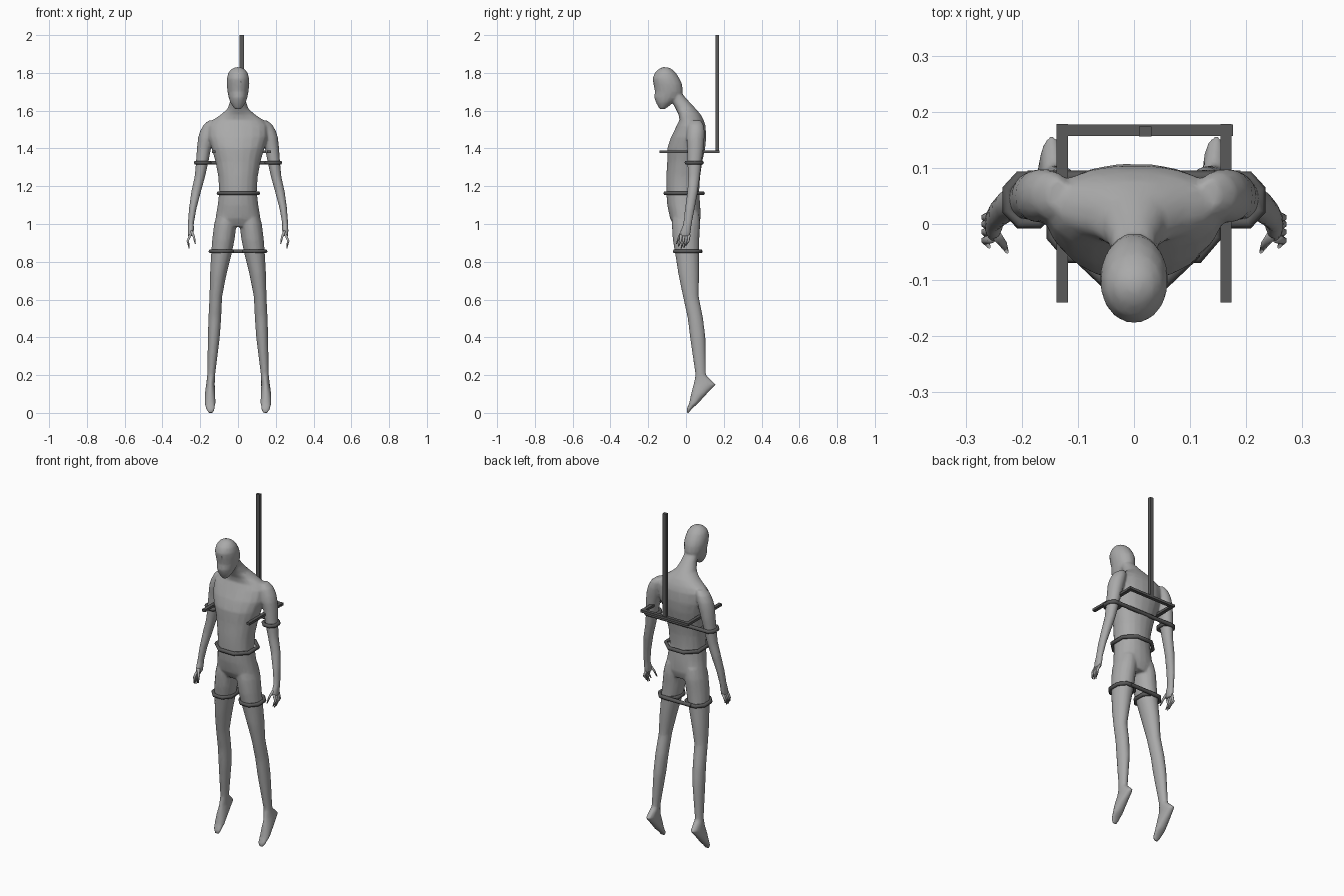
import bpy, bmesh, math
from mathutils import Vector

if "Cube" in bpy.data.objects:
    bpy.data.objects.remove(bpy.data.objects["Cube"])


def material(name, v):
    m = bpy.data.materials.new(name)
    m.diffuse_color = (v, v, v, 1)
    m.use_nodes = True
    m.node_tree.nodes["Principled BSDF"].inputs["Base Color"].default_value = m.diffuse_color
    return m


SKIN, DARK = material("mid_grey", .40), material("dark_grey", .10)


def loop_pts(cx, cy, rx, ry, n, p=2.0):
    """Superellipse outline."""
    out = []
    for i in range(n):
        a = 2 * math.pi * (i + 0.5) / n
        c, s = math.cos(a), math.sin(a)
        out.append((cx + rx * math.copysign(abs(c) ** (2 / p), c),
                    cy + ry * math.copysign(abs(s) ** (2 / p), s)))
    return out


def loft(bm, rings, n=16, p=2.0):
    """Closed skin over rings (x, y, z, rx, ry)."""
    loops = [[bm.verts.new((u, v, z)) for u, v in loop_pts(x, y, rx, ry, n, p)]
             for x, y, z, rx, ry in rings]
    for a, b in zip(loops, loops[1:]):
        for i in range(n):
            j = (i + 1) % n
            bm.faces.new((a[i], a[j], b[j], b[i]))
    bm.faces.new(loops[0])
    bm.faces.new(loops[-1])


def finish(bm, name, mat, smooth=True):
    bmesh.ops.recalc_face_normals(bm, faces=bm.faces)
    for f in bm.faces:
        f.smooth = smooth
    me = bpy.data.meshes.new(name)
    bm.to_mesh(me)
    bm.free()
    me.materials.append(mat)
    ob = bpy.data.objects.new(name, me)
    bpy.context.collection.objects.link(ob)
    return ob


def span(rows):
    """Rows (z, front y, back y, half width) to rings."""
    return [(0, (f + b) / 2, z, w, (b - f) / 2) for z, f, b, w in rows]


# body: trunk and bowed head
body = bmesh.new()
loft(body, span([(1.70, -.09, -.03, .036), (1.65, -.075, .015, .042),
                 (1.61, -.055, .052, .056), (1.58, -.04, .078, .09),
                 (1.55, -.035, .094, .135), (1.52, -.05, .104, .158),
                 (1.46, -.08, .108, .158), (1.40, -.10, .102, .14),
                 (1.33, -.10, .087, .12), (1.25, -.105, .075, .105),
                 (1.17, -.105, .07, .10), (1.10, -.10, .076, .108),
                 (1.03, -.085, .078, .12), (.985, -.06, .065, .10)]), 20, 2.15)
loft(body, span([(1.608, -.14, -.11, .018), (1.64, -.158, -.07, .04),
                 (1.67, -.17, -.03, .05), (1.70, -.165, -.015, .056),
                 (1.74, -.173, -.02, .061), (1.77, -.178, -.033, .06),
                 (1.80, -.166, -.053, .052), (1.82, -.145, -.075, .036),
                 (1.83, -.125, -.095, .015)]))

# legs with hanging feet, arms
leg = [(.06, 0, 1.06, .05, .07), (.067, 0, 1.0, .06, .076),
       (.077, 0, .92, .06, .071), (.086, .005, .855, .056, .065),
       (.105, .015, .73, .044, .055), (.117, .025, .62, .034, .042),
       (.123, .05, .50, .034, .041), (.128, .062, .40, .032, .041),
       (.142, .078, .20, .021, .028), (.146, .099, .15, .023, .06),
       (.148, .068, .10, .028, .042), (.148, .04, .05, .029, .024),
       (.146, .016, .02, .024, .013), (.145, .01, 0, .014, .007)]
arm = [(.135, .052, 1.548, .02, .028), (.147, .052, 1.525, .036, .042),
       (.16, .052, 1.49, .042, .047), (.169, .05, 1.455, .043, .048),
       (.18, .05, 1.40, .038, .044),
       (.19, .045, 1.325, .033, .038), (.202, .042, 1.25, .028, .032),
       (.222, .035, 1.17, .026, .028), (.24, .02, 1.08, .02, .026),
       (.25, .008, 1.0, .016, .023), (.25, 0, .97, .017, .027),
       (.252, -.005, .935, .014, .028)]
for s in (-1, 1):
    for limb in (leg, arm):
        loft(body, [(s * x, y, z, rx, ry) for x, y, z, rx, ry in limb])
figure = finish(body, "figure_body", SKIN)
m = figure.modifiers.new("blend", 'REMESH')
m.mode, m.voxel_size, m.use_smooth_shade = 'VOXEL', .006, True
m = figure.modifiers.new("soften", 'SMOOTH')
m.factor, m.iterations = .5, 8
m = figure.modifiers.new("reduce", 'DECIMATE')
m.ratio = .15

# fingers and thumbs
hands = bmesh.new()
for s in (-1, 1):
    for y, tip in ((-.025, .88), (-.01, .87), (.004, .872), (.016, .885)):
        loft(hands, [(s * .252, y, .945, .008, .009),
                     (s * .266, y - .004, .91, .007, .007),
                     (s * .258, y - .016, tip, .003, .003)], 6)
    loft(hands, [(s * .247, -.018, .965, .009, .01),
                 (s * .233, -.036, .93, .007, .007),
                 (s * .226, -.05, .895, .003, .003)], 6)
finish(hands, "fingers", SKIN)


# straps: angular tubes
def strap(name, pts, cyclic=False, r=.011):
    cu = bpy.data.curves.new(name, 'CURVE')
    cu.dimensions = '3D'
    cu.bevel_depth, cu.bevel_resolution, cu.use_fill_caps = r, 1, True
    cu.materials.append(DARK)
    sp = cu.splines.new('POLY')
    sp.points.add(len(pts) - 1)
    for q, c in zip(sp.points, pts):
        q.co = (*c, 1)
    sp.use_cyclic_u = cyclic
    ob = bpy.data.objects.new(name, cu)
    bpy.context.collection.objects.link(ob)


def ring(name, cx, cy, z, rx, ry, n=8):
    strap(name, [(x, y, z) for x, y in loop_pts(cx, cy, rx, ry, n, 2.2)], True)


ring("waist_strap", .002, -.01, 1.163, .113, .107, 8)
for s, side in ((-1, "left"), (1, "right")):
    ring(side + "_arm_strap", s * .187, .043, 1.325, .04, .044)
    ring(side + "_thigh_strap", s * .088, .008, .855, .062, .073)
strap("back_strap", [(-.19, .084, 1.325), (.19, .084, 1.325)])
strap("thigh_link", [(-.09, .078, .855), (.09, .078, .855)])


# hanging frame: square bars
def bar(name, lo, hi):
    bm = bmesh.new()
    bmesh.ops.create_cube(bm, size=1)
    lo, hi = Vector(lo), Vector(hi)
    for v in bm.verts:
        v.co = Vector(((lo[i] + hi[i]) / 2 + v.co[i] * (hi[i] - lo[i]) for i in range(3)))
    finish(bm, name, DARK, False)


bar("hanging_pole", (.009, .156, 1.38), (.031, .174, 2.0))
bar("frame_crossbar", (-.138, .157, 1.376), (.176, .177, 1.39))
for x, side in ((-.128, "left"), (.164, "right")):
    bar(side + "_frame_arm", (x - .01, -.14, 1.376), (x + .01, .178, 1.39))
